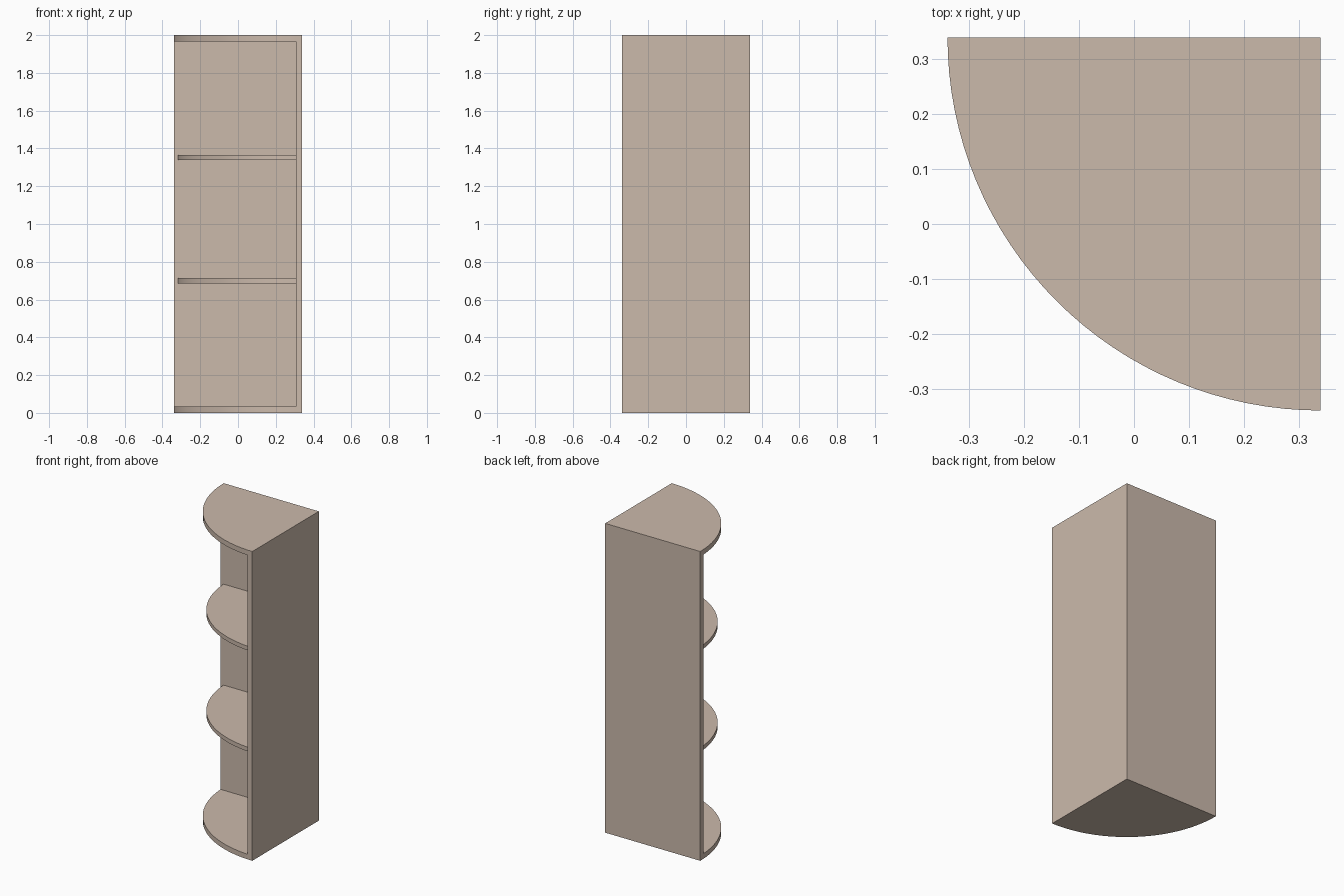
import bpy, bmesh, math

if "Cube" in bpy.data.objects:
    bpy.data.objects.remove(bpy.data.objects["Cube"])

HALF = 0.34      # half the footprint
WALL = 0.033     # panel thickness
INNER = HALF - WALL

wood = bpy.data.materials.new("beige_wood")
wood.diffuse_color = (0.60, 0.49, 0.41, 1)
wood.use_nodes = True
wood.node_tree.nodes["Principled BSDF"].inputs["Base Color"].default_value = wood.diffuse_color


def quarter_disc(name, radius, corner, z0, z1, steps=32):
    """Quarter-round slab; rounded about the rear right corner of the unit."""
    # the arc is centred on the unit corner and stops at the inner wall faces
    d = HALF - corner
    a0 = math.asin(d / radius)
    a1 = math.pi / 2 - a0
    pts = [(corner, corner)]
    for i in range(steps + 1):
        a = a0 + (a1 - a0) * i / steps
        pts.append((HALF - radius * math.cos(a), HALF - radius * math.sin(a)))
    bm = bmesh.new()
    base = bm.faces.new([bm.verts.new((x, y, z0)) for x, y in pts])
    ext = bmesh.ops.extrude_face_region(bm, geom=[base])
    top = [v for v in ext["geom"] if isinstance(v, bmesh.types.BMVert)]
    bmesh.ops.translate(bm, verts=top, vec=(0, 0, z1 - z0))
    bmesh.ops.recalc_face_normals(bm, faces=bm.faces)
    mesh = bpy.data.meshes.new(name)
    bm.to_mesh(mesh)
    bm.free()
    mesh.materials.append(wood)
    obj = bpy.data.objects.new(name, mesh)
    bpy.context.collection.objects.link(obj)
    return obj


def shade(obj):
    bpy.ops.object.select_all(action="DESELECT")
    obj.select_set(True)
    bpy.context.view_layer.objects.active = obj
    bpy.ops.object.shade_smooth_by_angle(angle=math.radians(30))


# Carcass: quarter-round column hollowed out, leaving top, base and two walls
carcass = quarter_disc("carcass", 2 * HALF, HALF, 0, 2)
bpy.ops.mesh.primitive_cube_add(size=1, location=(INNER - 0.5, INNER - 0.5, 1))
cutter = bpy.context.object
cutter.name = "opening_cutter"
cutter.scale = (1, 1, 2 - 2 * WALL)
cutter.data.materials.append(wood)
bpy.context.view_layer.update()
cut = carcass.modifiers.new("opening", "BOOLEAN")
cut.operation = "DIFFERENCE"
cut.solver = "EXACT"
cut.object = cutter
bpy.context.view_layer.objects.active = carcass
bpy.ops.object.modifier_apply(modifier=cut.name)
bpy.data.objects.remove(cutter, do_unlink=True)
shade(carcass)

# Two slightly smaller shelves between the walls
for name, z in (("lower_shelf", 0.686), ("upper_shelf", 1.339)):
    shade(quarter_disc(name, 0.659, INNER, z, z + 0.027))
